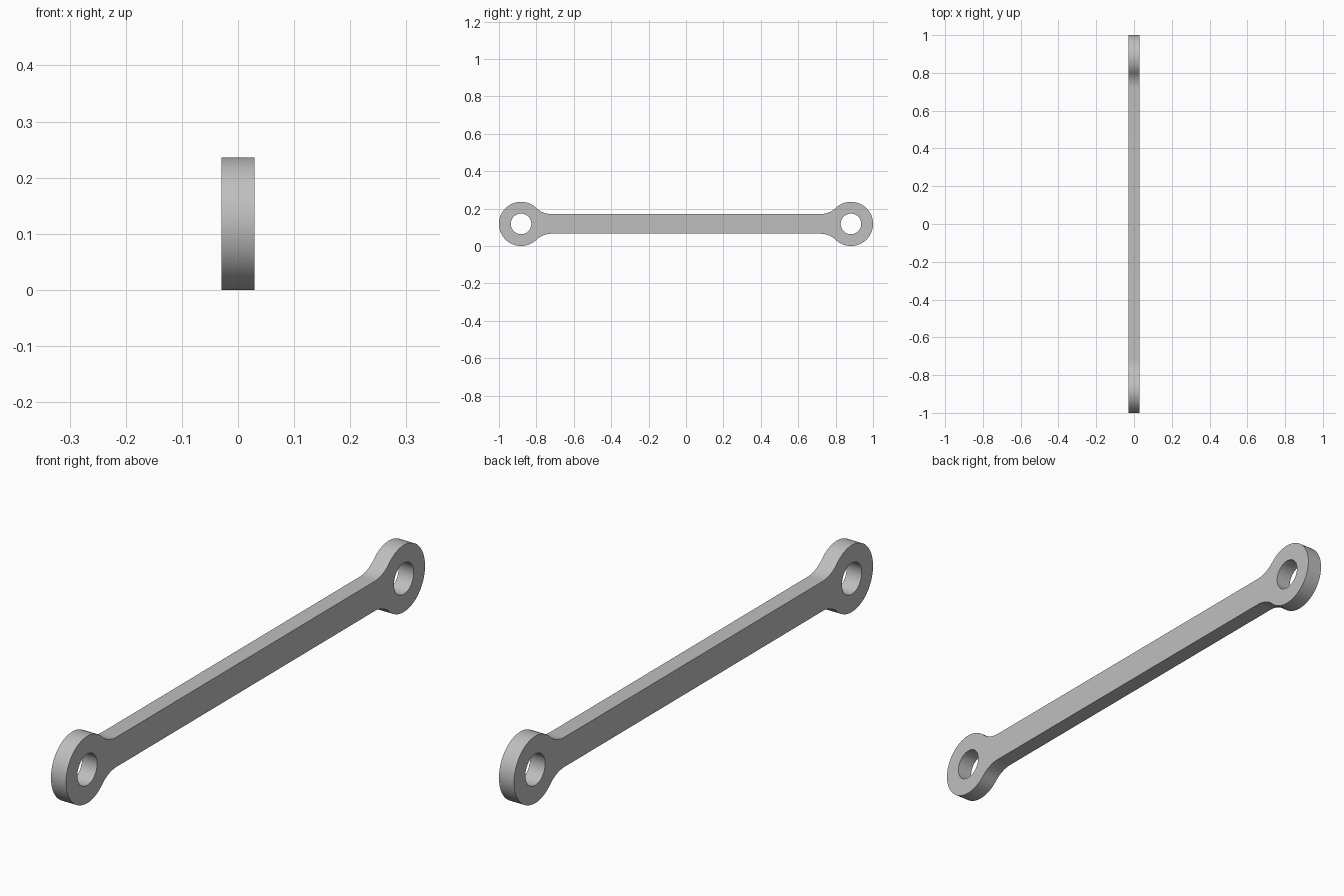
import bpy
import bmesh
from math import sin, cos, pi, atan2, sqrt, radians
from mathutils import Vector

if "Cube" in bpy.data.objects:
    bpy.data.objects.remove(bpy.data.objects["Cube"], do_unlink=True)

EYE_R = 0.118      # outer radius of each eye
HOLE_R = 0.055     # bore radius
EYE_Y = 1 - EYE_R  # eye centre along the rod
BAR_H = 0.0525     # half height of the bar
FILLET_R = 0.118   # blend between eye and bar
HALF_T = 0.0295    # half thickness


def arc(cy, cz, r, start, end, steps):
    return [(cy + r * cos(start + (end - start) * i / steps),
             cz + r * sin(start + (end - start) * i / steps)) for i in range(steps + 1)]


# Quarter outline: eye tip, around the eye, then the concave fillet onto the bar
fillet_z = BAR_H + FILLET_R
fillet_dy = sqrt((EYE_R + FILLET_R) ** 2 - fillet_z ** 2)
touch = pi - atan2(fillet_z, fillet_dy)
quarter = arc(EYE_Y, 0, EYE_R, 0, touch, 28)
quarter += arc(EYE_Y - fillet_dy, fillet_z, FILLET_R, touch - pi, -pi / 2, 12)[1:]

# Mirror the quarter into a closed outline
half = quarter + [(-y, z) for y, z in reversed(quarter)]
outline = half + [(y, -z) for y, z in reversed(half[1:-1])]
holes = [arc(side * EYE_Y, 0, HOLE_R, 0, 2 * pi, 48)[:-1] for side in (-1, 1)]

# Fill the profile with its two bores and extrude it across the thickness
bm = bmesh.new()
for loop in [outline] + holes:
    verts = [bm.verts.new((-HALF_T, y, z + EYE_R)) for y, z in loop]
    for a, b in zip(verts, verts[1:] + verts[:1]):
        bm.edges.new((a, b))
bmesh.ops.triangle_fill(bm, use_beauty=True, edges=bm.edges[:], normal=Vector((1, 0, 0)))
cap = bmesh.ops.extrude_face_region(bm, geom=bm.faces[:], use_keep_orig=True)
bmesh.ops.translate(bm, vec=(2 * HALF_T, 0, 0),
                    verts=[g for g in cap["geom"] if isinstance(g, bmesh.types.BMVert)])
bmesh.ops.recalc_face_normals(bm, faces=bm.faces[:])
mesh = bpy.data.meshes.new("connecting_link")
bm.to_mesh(mesh)
bm.free()

link = bpy.data.objects.new("connecting_link", mesh)
bpy.context.collection.objects.link(link)

# Plain grey metal
grey = bpy.data.materials.new("plain_grey")
grey.use_nodes = True
colour = (0.52, 0.52, 0.52, 1)
grey.diffuse_color = colour
grey.node_tree.nodes["Principled BSDF"].inputs["Base Color"].default_value = colour
mesh.materials.append(grey)

bpy.ops.object.select_all(action="DESELECT")
link.select_set(True)
bpy.context.view_layer.objects.active = link
bpy.ops.object.shade_smooth_by_angle(angle=radians(30))
